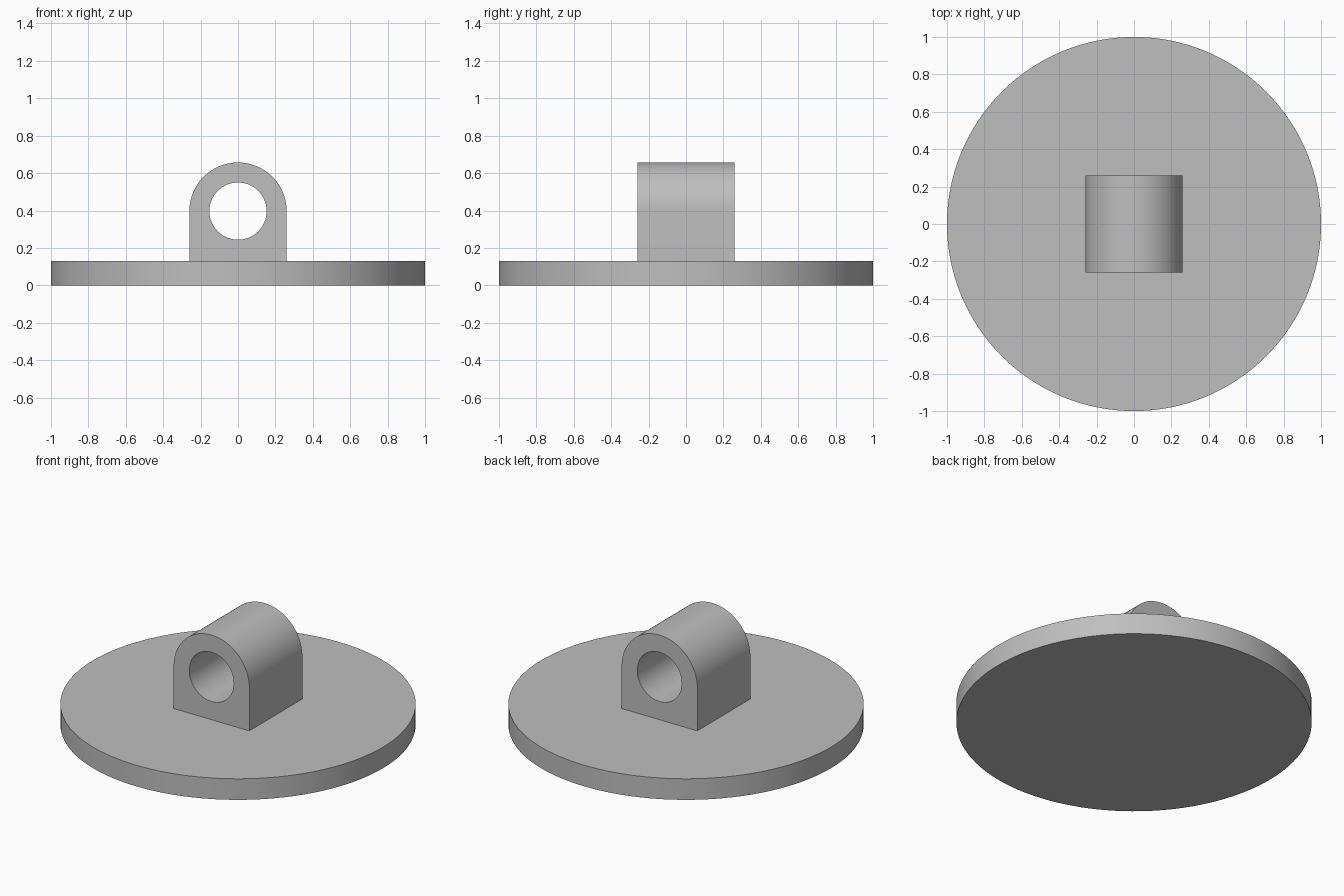
import bpy
import bmesh
from math import cos, sin, pi, radians

BASE_RADIUS, BASE_HEIGHT = 1.0, 0.131
LUG_HALF, HOLE_RADIUS, HOLE_Z = 0.26, 0.153, 0.397

cube = bpy.data.objects.get("Cube")
if cube:
    bpy.data.objects.remove(cube, do_unlink=True)

# Single grey material
grey = bpy.data.materials.new("plain grey")
grey.use_nodes = True
colour = (0.52, 0.52, 0.52, 1)
grey.diffuse_color = colour
grey.node_tree.nodes["Principled BSDF"].inputs["Base Color"].default_value = colour


def arc(radius, start, end, steps):
    """Points of an arc around the hole axis, in the XZ plane."""
    angles = [start + (end - start) * i / steps for i in range(steps + 1)]
    return [(radius * cos(a), HOLE_Z + radius * sin(a)) for a in angles]


def finish(obj):
    obj.data.materials.append(grey)
    bpy.ops.object.select_all(action="DESELECT")
    obj.select_set(True)
    bpy.context.view_layer.objects.active = obj
    bpy.ops.object.shade_smooth_by_angle(angle=radians(30))


def extruded_profile(name, loops, y0, y1):
    """Fill the closed loops (holes included) and extrude them along Y."""
    bm = bmesh.new()
    edges = []
    for loop in loops:
        verts = [bm.verts.new((x, y0, z)) for x, z in loop]
        edges += [bm.edges.new((v, verts[i - 1])) for i, v in enumerate(verts)]
    filled = bmesh.ops.triangle_fill(bm, edges=edges, use_beauty=True)
    faces = [f for f in filled["geom"] if isinstance(f, bmesh.types.BMFace)]
    back = bmesh.ops.extrude_face_region(bm, geom=faces, use_keep_orig=True)
    moved = [v for v in back["geom"] if isinstance(v, bmesh.types.BMVert)]
    bmesh.ops.translate(bm, verts=moved, vec=(0, y1 - y0, 0))
    bmesh.ops.recalc_face_normals(bm, faces=bm.faces)
    mesh = bpy.data.meshes.new(name)
    bm.to_mesh(mesh)
    bm.free()
    obj = bpy.data.objects.new(name, mesh)
    bpy.context.collection.objects.link(obj)
    return obj


# Round base plate
bpy.ops.mesh.primitive_cylinder_add(
    vertices=128, radius=BASE_RADIUS, depth=BASE_HEIGHT,
    location=(0, 0, BASE_HEIGHT / 2))
base = bpy.context.object
base.name = "base_plate"
finish(base)

# Arched mounting lug with a round through hole
outline = arc(LUG_HALF, 0, pi, 48)
outline += [(-LUG_HALF, BASE_HEIGHT), (LUG_HALF, BASE_HEIGHT)]
hole = arc(HOLE_RADIUS, 0, 2 * pi, 64)[:-1]
finish(extruded_profile("mounting_lug", [outline, hole], -LUG_HALF, LUG_HALF))
